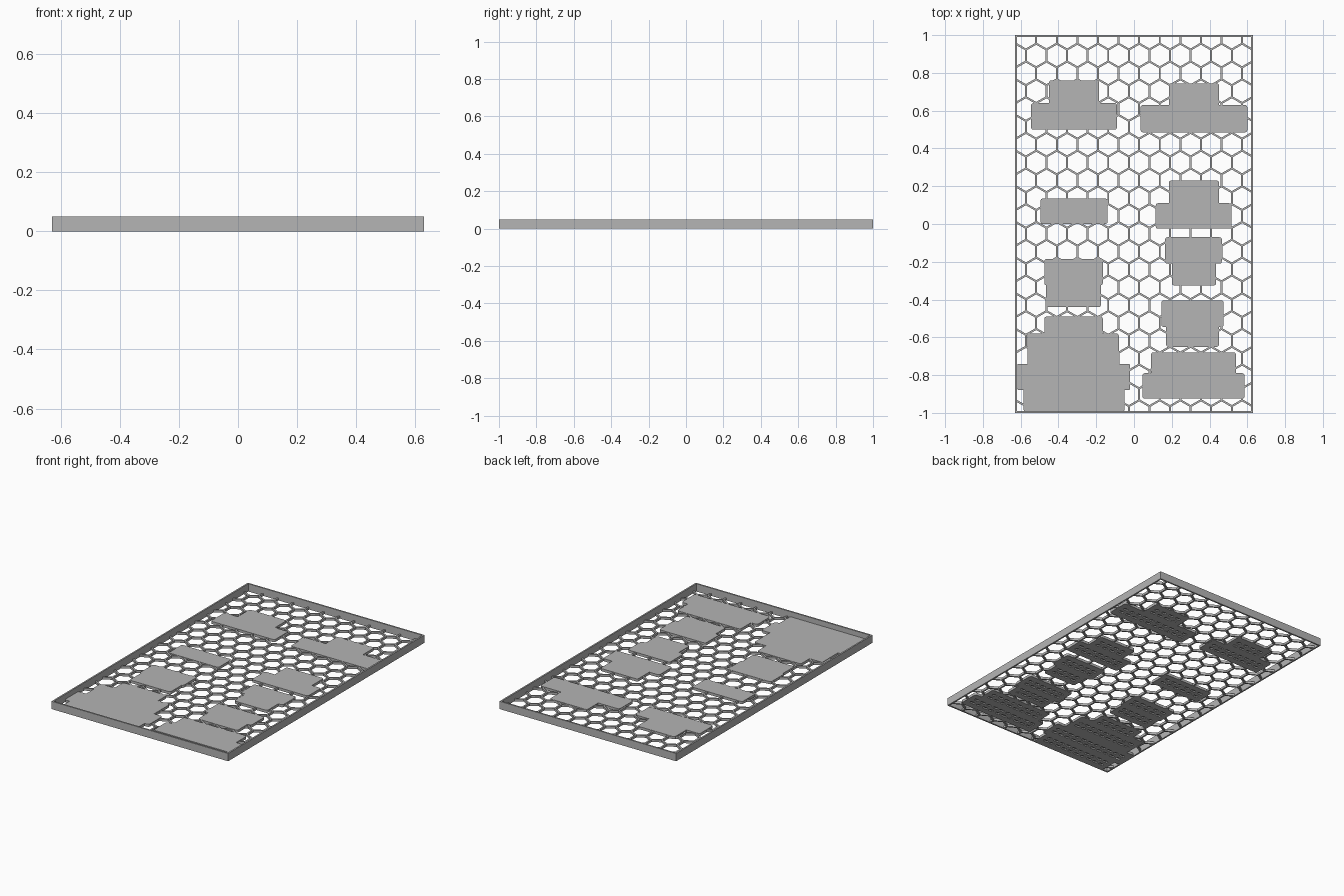
import bpy, bmesh, math
from mathutils import Vector

cube = bpy.data.objects.get("Cube")
if cube:
    bpy.data.objects.remove(cube)

HX, HY, HEIGHT, WALL = 0.63, 1.0, 0.05, 0.01
PITCH, STRUT = 0.109, 0.012
MESH_TOP, PLATE_TOP = 0.015, 0.017

grey = bpy.data.materials.new("plain grey")
grey.use_nodes = True
grey.diffuse_color = (0.46, 0.46, 0.46, 1)
grey.node_tree.nodes["Principled BSDF"].inputs["Base Color"].default_value = (0.46, 0.46, 0.46, 1)


def make_object(name, bm):
    bmesh.ops.recalc_face_normals(bm, faces=bm.faces)
    mesh = bpy.data.meshes.new(name)
    bm.to_mesh(mesh)
    bm.free()
    mesh.materials.append(grey)
    obj = bpy.data.objects.new(name, mesh)
    bpy.context.collection.objects.link(obj)
    return obj


def extrude_up(bm, faces, height):
    new = bmesh.ops.extrude_face_region(bm, geom=faces, use_keep_orig=True)["geom"]
    verts = [g for g in new if isinstance(g, bmesh.types.BMVert)]
    bmesh.ops.translate(bm, verts=verts, vec=(0, 0, height))


def rounded_block(bm, rect, z0, z1, radius=0.012, steps=3):
    x0, x1, y0, y1 = rect
    corners = [(x1, y1, -1, -1), (x0, y1, 1, -1), (x0, y0, 1, 1), (x1, y0, -1, 1)]
    verts = []
    for q, (x, y, sx, sy) in enumerate(corners):
        for s in range(steps + 1):
            a = (q + s / steps) * math.pi / 2
            verts.append(bm.verts.new((x + radius * (sx + math.cos(a)),
                                       y + radius * (sy + math.sin(a)), z0)))
    extrude_up(bm, [bm.faces.new(verts)], z1 - z0)


# Each plate is a stack of overlapping rectangles: x min, x max, y min, y max
PLATES = {
    "back_right_plate": [(-.545, -.09, .50, .64), (-.45, -.185, .61, .76)],
    "back_left_plate": [(.035, .60, .485, .63), (.185, .45, .60, .745)],
    "middle_right_plate": [(-.495, -.14, 0, .135)],
    "middle_left_plate": [(.115, .515, -.025, .11), (.185, .45, .09, .23)],
    "center_left_plate": [(.165, .465, -.21, -.07), (.20, .435, -.325, -.19)],
    "lower_right_plate": [(-.475, -.165, -.325, -.185), (-.465, -.175, -.44, -.30)],
    "lower_left_plate": [(.145, .475, -.545, -.405), (.17, .45, -.65, -.52)],
    "front_left_plate": [(.09, .54, -.81, -.68), (.045, .585, -.925, -.79)],
    "front_right_plate": [(-.475, -.165, -.62, -.49), (-.565, -.08, -.75, -.58),
                          (-.62, -.02, -.88, -.74), (-.585, -.05, -.993, -.86)],
}

# Border frame
bm = bmesh.new()
outer = [bm.verts.new((sx * HX, sy * HY, 0)) for sx, sy in ((-1, -1), (1, -1), (1, 1), (-1, 1))]
inner = [bm.verts.new((v.co.x - math.copysign(WALL, v.co.x),
                       v.co.y - math.copysign(WALL, v.co.y), 0)) for v in outer]
ring = [bm.faces.new((outer[i], outer[(i + 1) % 4], inner[(i + 1) % 4], inner[i])) for i in range(4)]
extrude_up(bm, ring, HEIGHT)
make_object("border_frame", bm)

# Honeycomb floor: inset hexagon cells, remove their centres, thicken, trim to the frame
bm = bmesh.new()
row_step, radius = PITCH * math.sqrt(3) / 2, PITCH / math.sqrt(3)
for row in range(-16, 9):
    for col in range(-7, 8):
        cx = (col + (row % 2) / 2 + 0.75) * PITCH
        cy = 0.42 + row * row_step
        bm.faces.new([bm.verts.new((cx + radius * math.sin(k * math.pi / 3),
                                    cy - radius * math.cos(k * math.pi / 3), 0)) for k in range(6)])
bmesh.ops.remove_doubles(bm, verts=bm.verts, dist=0.002)
cells = list(bm.faces)
bmesh.ops.inset_individual(bm, faces=cells, thickness=STRUT / 2)
bmesh.ops.delete(bm, geom=cells, context="FACES")


def under_plate(face):
    return any(all(x0 + .01 < v.co.x < x1 - .01 and y0 + .01 < v.co.y < y1 - .01 for v in face.verts)
               for rects in PLATES.values() for x0, x1, y0, y1 in rects)


bmesh.ops.delete(bm, geom=[f for f in bm.faces if under_plate(f)], context="FACES")
extrude_up(bm, list(bm.faces), MESH_TOP)
for axis, limit in ((Vector((1, 0, 0)), HX), (Vector((0, 1, 0)), HY)):
    for side in (-1, 1):
        bmesh.ops.bisect_plane(bm, geom=bm.verts[:] + bm.edges[:] + bm.faces[:],
                               plane_co=axis * side * (limit - WALL / 2), plane_no=axis * side,
                               clear_outer=True)
make_object("honeycomb_floor", bm)


# Plates with rows of shallow slots in the underside
def slot_rows(bm, rect):
    x0, x1, y0, y1 = rect
    count = round((x1 - x0 - 0.05) / 0.05)
    step = (x1 - x0 - 0.05) / count
    cy = (y0 + y1) / 2
    for i in range(count):
        cx = x0 + 0.025 + (i + 0.5) * step
        for dy in (-0.02, 0.02):
            rounded_block(bm, (cx - 0.016, cx + 0.016, cy + dy - 0.008, cy + dy + 0.008),
                          -0.01, 0.008, 0.004, 1)


for name, rects in PLATES.items():
    body, slots = bmesh.new(), bmesh.new()
    for i, rect in enumerate(rects):
        rounded_block(body, rect, 0, PLATE_TOP)
        slot_rows(slots, rect)
    plate = make_object(name, body)
    cutter = make_object(name + "_slot_cutter", slots)
    cutter.hide_render = True
    cut = plate.modifiers.new("slots", "BOOLEAN")
    cut.object, cut.operation, cut.solver, cut.use_self = cutter, "DIFFERENCE", "EXACT", True
    bpy.context.view_layer.update()
    result = bpy.data.meshes.new_from_object(plate.evaluated_get(bpy.context.evaluated_depsgraph_get()))
    plate.modifiers.clear()
    plate.data = result
    bpy.data.objects.remove(cutter)
